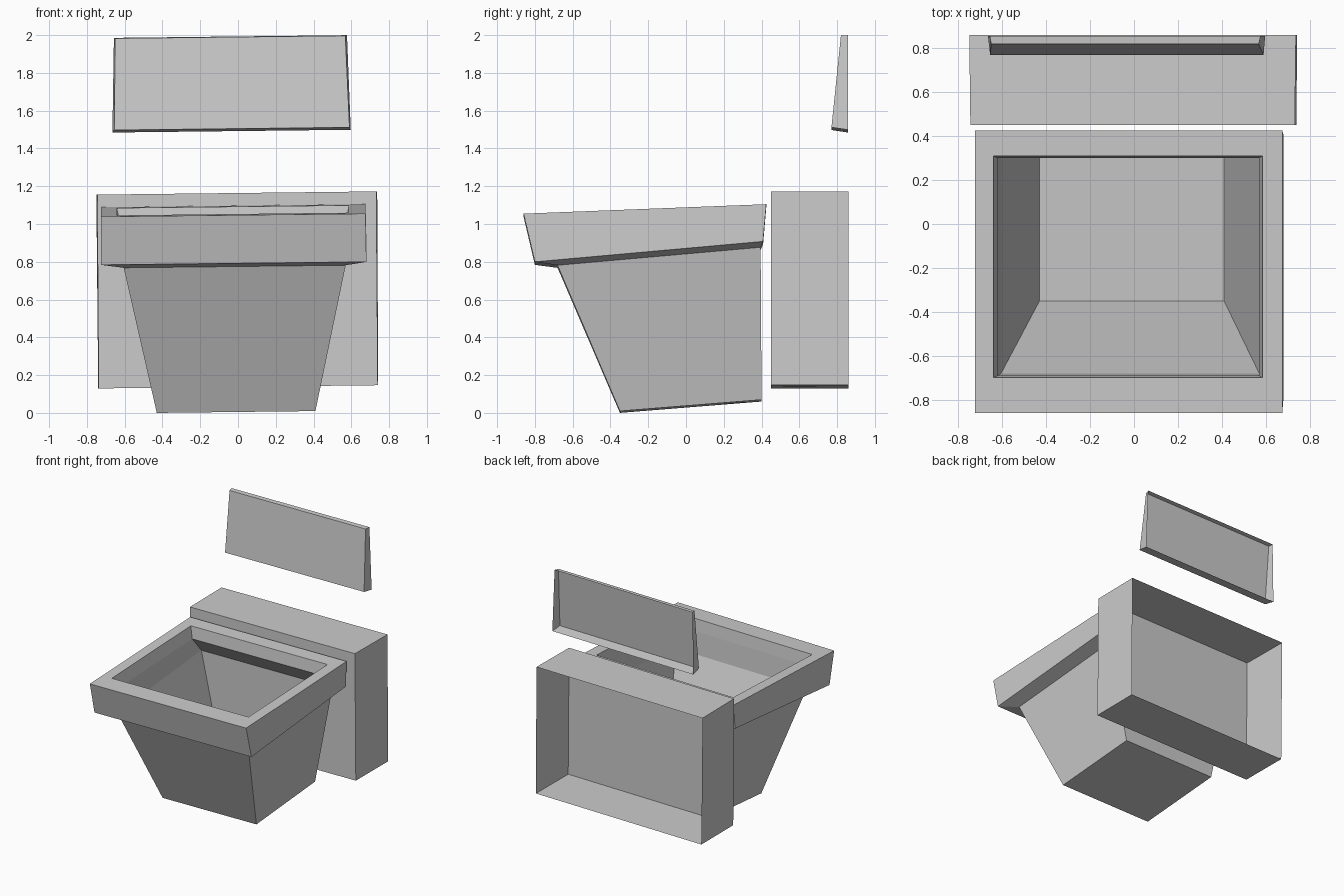
import bpy, bmesh

if "Cube" in bpy.data.objects:
    bpy.data.objects.remove(bpy.data.objects["Cube"])

TILT = 0.0115  # whole model leans slightly sideways


def loft(name, rings, cap_last=False, cap_first=False):
    """Skin a series of four-corner rings into one flat-faced object."""
    bm = bmesh.new()
    loops = [[bm.verts.new((x, y, z + TILT * x)) for x, y, z in r] for r in rings]
    for a, b in zip(loops, loops[1:]):
        for i in range(4):
            j = (i + 1) % 4
            bm.faces.new((a[i], a[j], b[j], b[i]))
    if cap_first:
        bm.faces.new(loops[0][::-1])
    if cap_last:
        bm.faces.new(loops[-1])
    bmesh.ops.recalc_face_normals(bm, faces=bm.faces)
    me = bpy.data.meshes.new(name)
    bm.to_mesh(me)
    bm.free()
    ob = bpy.data.objects.new(name, me)
    bpy.context.collection.objects.link(ob)
    return ob


def level(x0, x1, y0, y1, zf, zb):
    """Horizontal ring, front edge at zf and back edge at zb."""
    return [(x0, y0, zf), (x1, y0, zf), (x1, y1, zb), (x0, y1, zb)]


# Tapered bowl, open at the top
bowl_top = level(-.605, .57, -.68, .395, .775, .87)
bowl_floor = level(-.43, .41, -.35, .40, .005, .065)
loft("bowl", [bowl_top, bowl_floor], cap_last=True)

# Overhanging rim: underside, outer wall, top, inner lip, throat
loft("rim", [
    bowl_top,
    level(-.725, .68, -.80, .408, .792, .90),
    level(-.725, .675, -.86, .425, 1.047, 1.097),
    level(-.64, .585, -.70, .31, 1.053, 1.092),
    level(-.62, .57, -.69, .30, .955, .995),
    bowl_top,
])

# Tank box, open at the back
loft("tank", [
    [(-.74, .86, .138), (.742, .86, .138), (.737, .86, 1.164), (-.75, .86, 1.164)],
    [(-.738, .45, .138), (.74, .45, .138), (.732, .45, 1.164), (-.745, .45, 1.164)],
], cap_last=True)

# Wedge-shaped wall panel, open at the back
loft("wall_panel", [
    [(-.665, .857, 1.492), (.597, .857, 1.492), (.577, .857, 1.993), (-.657, .857, 1.993)],
    [(-.655, .77, 1.505), (.59, .77, 1.505), (.568, .82, 1.99), (-.65, .82, 1.99)],
], cap_last=True)

# Small square plates under the bowl and the tank
loft("bowl_drain_plate", [level(.185, .335, .2, .32, .045, .055)], cap_last=True)
loft("tank_drain_plate", [level(.26, .52, .51, .69, .134, .134)], cap_last=True)
